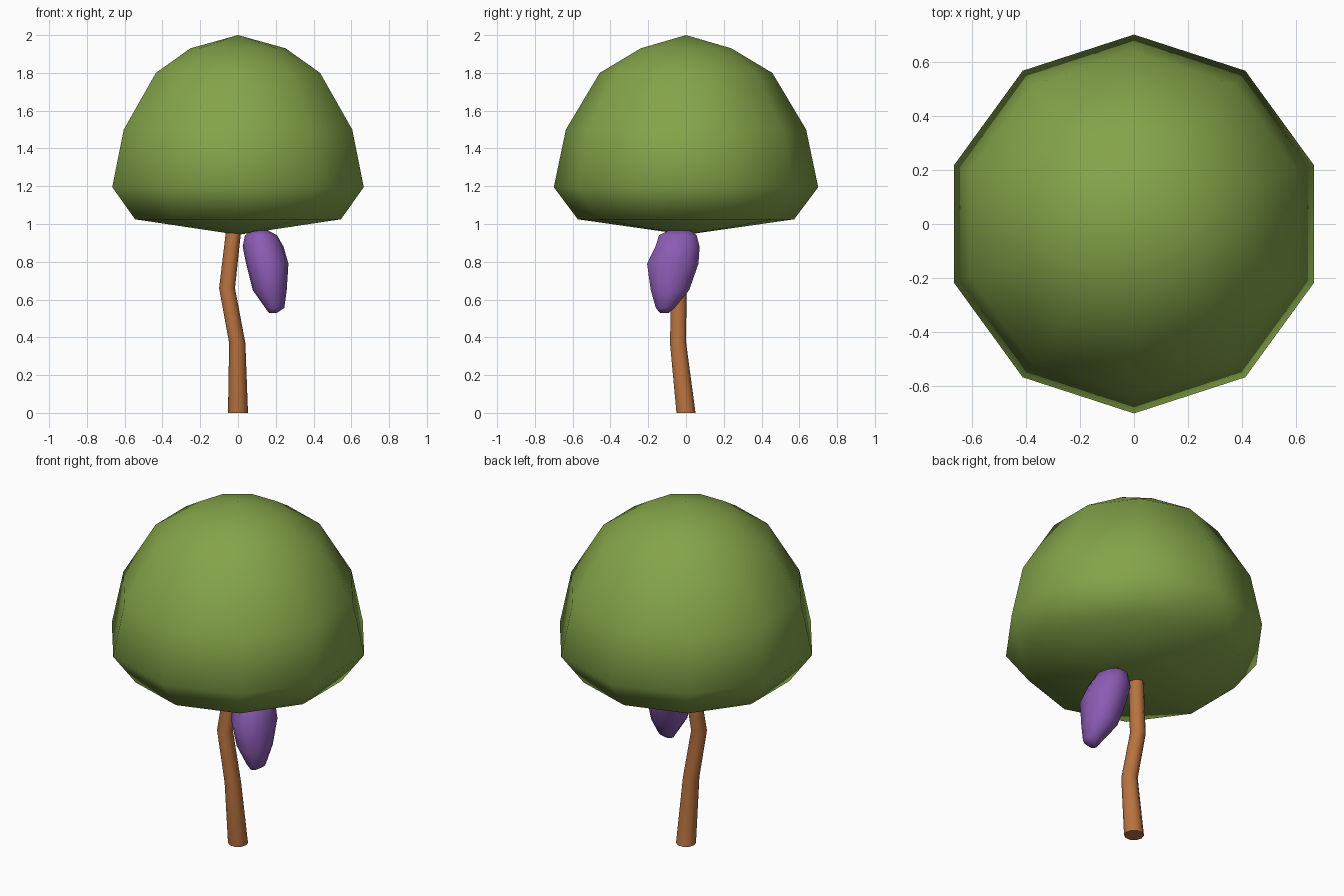
import bpy, bmesh, math

if "Cube" in bpy.data.objects:
    bpy.data.objects.remove(bpy.data.objects["Cube"])


def material(name, rgb):
    m = bpy.data.materials.new(name)
    m.diffuse_color = (*rgb, 1)
    m.use_nodes = True
    m.node_tree.nodes["Principled BSDF"].inputs["Base Color"].default_value = m.diffuse_color
    return m


def ring(bm, n, x, y, z, rx, ry, phase=0.0):
    return [bm.verts.new((x + rx * math.cos(phase + 2 * math.pi * i / n),
                          y + ry * math.sin(phase + 2 * math.pi * i / n), z))
            for i in range(n)]


def finish(bm, name, mat, sharp=None):
    bmesh.ops.recalc_face_normals(bm, faces=bm.faces[:])
    me = bpy.data.meshes.new(name)
    bm.to_mesh(me)
    bm.free()
    me.materials.append(mat)
    ob = bpy.data.objects.new(name, me)
    bpy.context.collection.objects.link(ob)
    bpy.ops.object.select_all(action='DESELECT')
    ob.select_set(True)
    bpy.context.view_layer.objects.active = ob
    if sharp:
        bpy.ops.object.shade_smooth_by_angle(angle=math.radians(sharp))
    else:
        bpy.ops.object.shade_smooth()
    return ob


def loft(name, sections, n, mat, sharp=None):
    """Skin rings given as (x, y, z, rx, ry) and cap both ends."""
    bm = bmesh.new()
    rings = [ring(bm, n, *s) for s in sections]
    for a, b in zip(rings, rings[1:]):
        for i in range(n):
            j = (i + 1) % n
            bm.faces.new((a[i], a[j], b[j], b[i]))
    bm.faces.new(rings[0])
    bm.faces.new(rings[-1])
    return finish(bm, name, mat, sharp)


green = material("leaf green", (0.23, 0.37, 0.067))
brown = material("bark brown", (0.48, 0.17, 0.05))
purple = material("fruit purple", (0.26, 0.105, 0.45))

# Canopy: convex ten-sided dome with a shallow cone underneath
bm = bmesh.new()
for r, z, turn in ((0.573, 1.025, 18), (0.70, 1.195, 18), (0.636, 1.5, 18),
                   (0.457, 1.8, 18), (0.252, 1.93, 0)):
    ring(bm, 10, 0, 0, z, r, r, math.radians(turn))
bm.verts.new((0, 0, 2.0))
bm.verts.new((0, 0, 0.943))
bmesh.ops.convex_hull(bm, input=bm.verts[:])
finish(bm, "canopy", green)

# Trunk: crooked tapering stem
loft("trunk", ((0, 0, 0, .053, .053), (-.004, -.042, .37, .043, .045),
               (-.058, -.038, .66, .042, .042), (-.024, -.01, .96, .04, .04)),
     10, brown, 50)

# Hanging fruit: slanted teardrop
loft("hanging_fruit", ((.185, -.115, .53, .022, .025), (.195, -.11, .555, .05, .052),
                       (.168, -.085, .65, .09, .107), (.155, -.07, .79, .112, .143),
                       (.133, -.045, .88, .108, .123), (.122, -.043, .94, .085, .105),
                       (.12, -.035, .966, .04, .06)), 10, purple)
